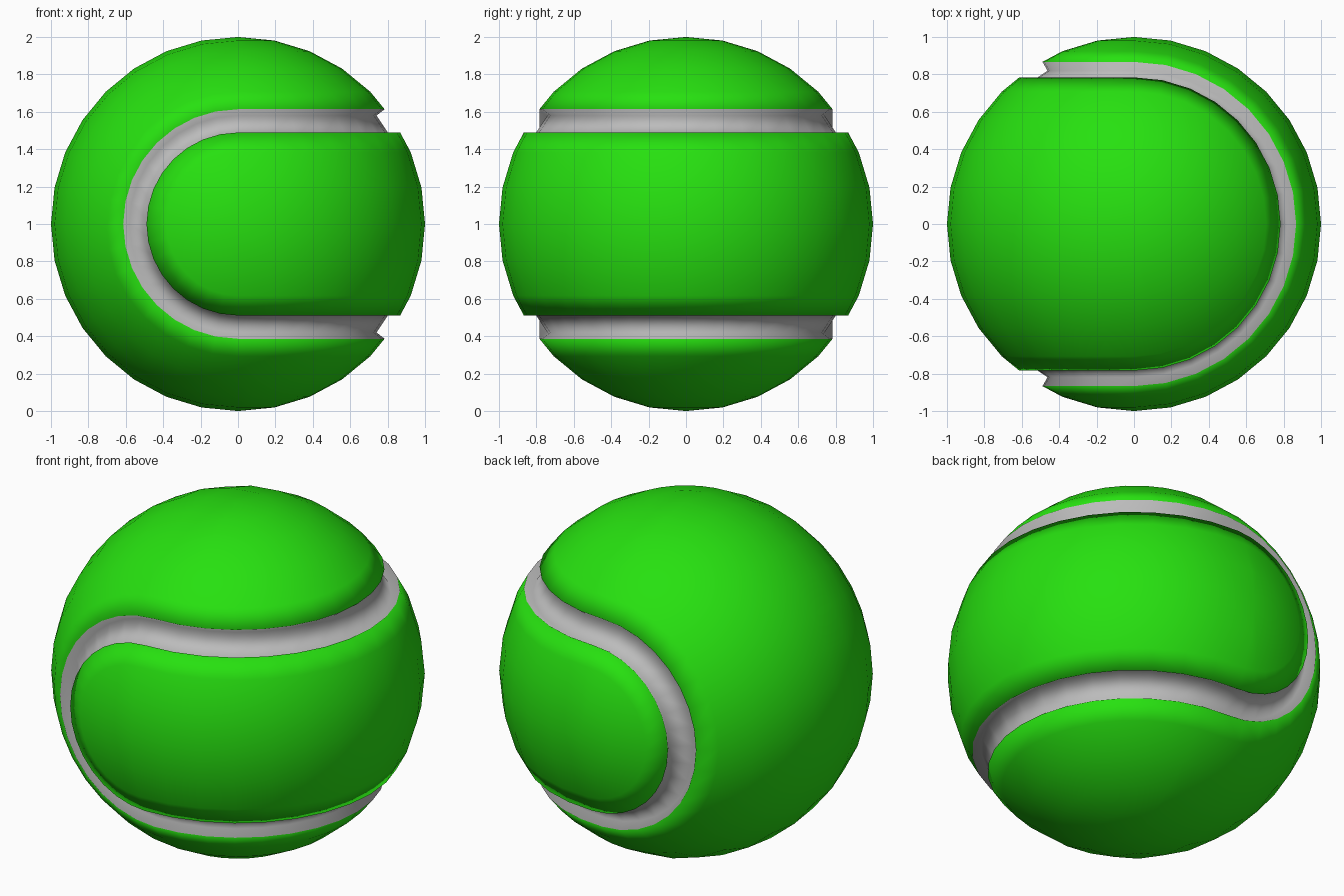
import bpy, bmesh, math
from mathutils import Matrix, Vector

if "Cube" in bpy.data.objects:
    bpy.data.objects.remove(bpy.data.objects["Cube"])

STEP = math.pi / 16                  # 32 segments round the ball
SEAM = math.sin(3 * STEP)            # seam runs on the third ring from each pole
SEAM_Y = math.cos(3 * STEP)


def add_half(bm, side, rotation):
    """Half of a 32 x 16 sphere, on one side of x = 0."""
    half = bmesh.ops.create_uvsphere(bm, u_segments=32, v_segments=16, radius=1, matrix=rotation)
    cut = [v for v in half["verts"] if v.co.x * side < -1e-4]
    bmesh.ops.delete(bm, geom=cut, context="VERTS")


def on_seam(v):
    x, y, z = v.co
    if x > 1e-4:
        return abs(abs(z) - SEAM) < 1e-3
    return abs(abs(y) - SEAM_Y) < 1e-3


def material(name, color):
    mat = bpy.data.materials.new(name)
    mat.diffuse_color = (*color, 1)
    mat.use_nodes = True
    mat.node_tree.nodes["Principled BSDF"].inputs["Base Color"].default_value = mat.diffuse_color
    return mat


# Ball: right half has poles on z, left half has poles on y
bm = bmesh.new()
add_half(bm, 1, Matrix())
add_half(bm, -1, Matrix.Rotation(math.pi / 2, 4, "X"))
bmesh.ops.remove_doubles(bm, verts=bm.verts[:], dist=1e-4)

# Seam: widen the closed edge loop into a band
loop = [e for e in bm.edges if all(on_seam(v) for v in e.verts)]
band = bmesh.ops.bevel(bm, geom=loop, offset=0.075, offset_type="OFFSET",
                       segments=1, profile=0.5, affect="EDGES")["faces"]

# Sink the band to form the groove
new = bmesh.ops.extrude_face_region(bm, geom=band)["geom"]
floor = {g for g in new if isinstance(g, bmesh.types.BMVert)}
for v in floor:
    v.co *= 0.945
bmesh.ops.delete(bm, geom=[f for f in band if f.is_valid], context="FACES")
bmesh.ops.recalc_face_normals(bm, faces=bm.faces[:])
for f in bm.faces:
    f.smooth = True
    f.material_index = int(any(v in floor for v in f.verts))

bmesh.ops.translate(bm, verts=bm.verts[:], vec=Vector((0, 0, 1)))
mesh = bpy.data.meshes.new("ball")
bm.to_mesh(mesh)
bm.free()
mesh.materials.append(material("felt_green", (0.02, 0.75, 0.005)))
mesh.materials.append(material("seam_grey", (0.5, 0.5, 0.5)))
bpy.context.collection.objects.link(bpy.data.objects.new("ball", mesh))
